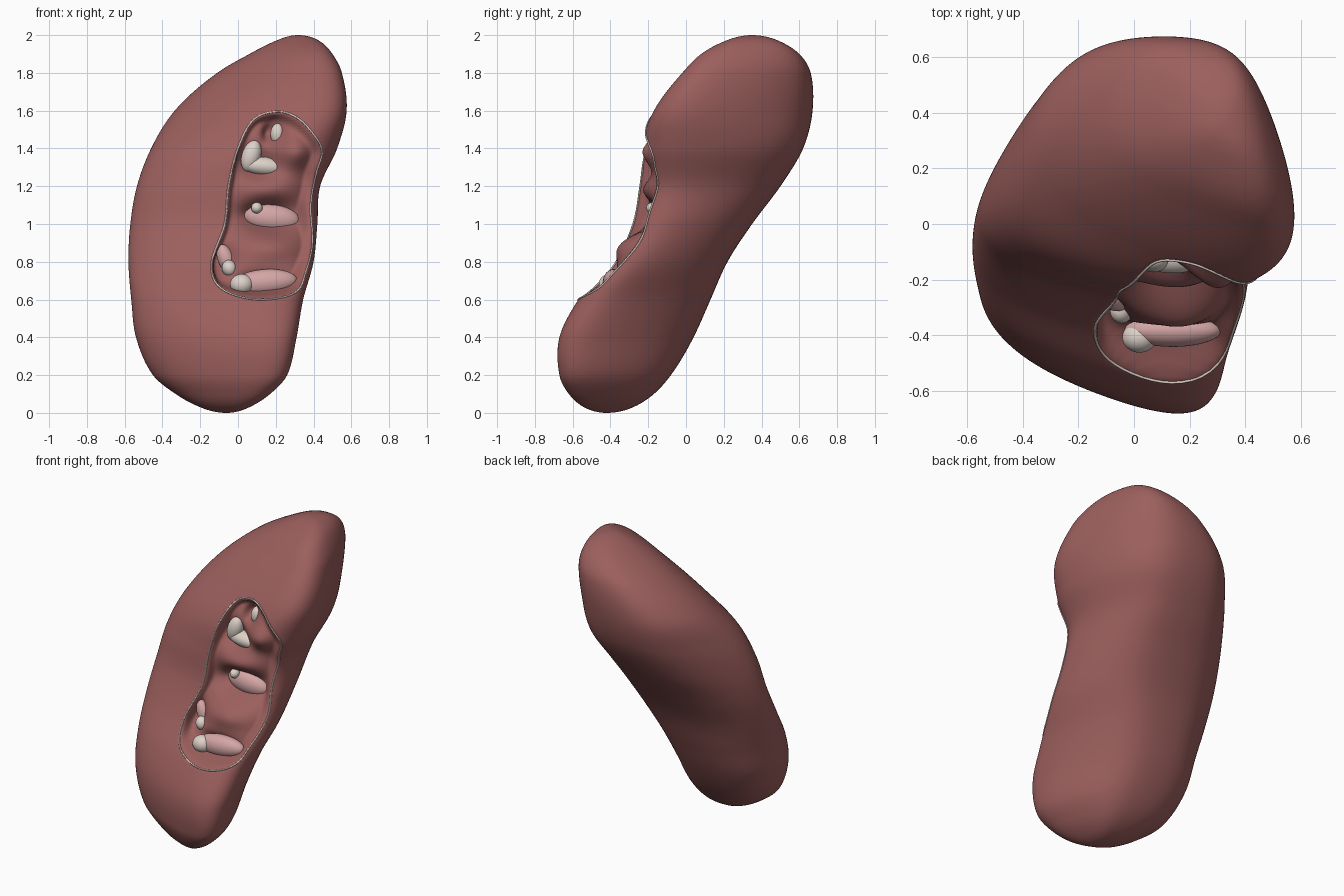
import bpy, bmesh, math
from mathutils import Vector, Euler, Matrix

if "Cube" in bpy.data.objects:
    bpy.data.objects.remove(bpy.data.objects["Cube"])

# Horizontal sections: z, x min, x max, y min, y max, skew
SECTIONS = [
    (0.00, -0.06, -0.06, -0.42, -0.42, -0.5),
    (0.03, -0.20, 0.06, -0.54, -0.28, -0.5),
    (0.10, -0.33, 0.17, -0.62, -0.17, -0.53),
    (0.20, -0.45, 0.26, -0.67, -0.08, -0.53),
    (0.40, -0.54, 0.31, -0.67, 0.04, -0.5),
    (0.60, -0.565, 0.345, -0.57, 0.13, -0.42),
    (0.80, -0.58, 0.40, -0.41, 0.22, -0.35),
    (1.00, -0.57, 0.42, -0.30, 0.35, -0.28),
    (1.20, -0.535, 0.435, -0.26, 0.50, -0.22),
    (1.40, -0.46, 0.525, -0.245, 0.62, -0.28),
    (1.60, -0.335, 0.575, -0.17, 0.67, -0.44),
    (1.80, -0.11, 0.55, -0.02, 0.66, -0.48),
    (1.90, 0.06, 0.50, 0.08, 0.60, -0.45),
    (1.97, 0.20, 0.43, 0.21, 0.49, -0.4),
    (2.00, 0.32, 0.32, 0.35, 0.35, -0.4)]
KEYS = [math.acos(1 - r[0]) / math.pi for r in SECTIONS]


def section(z):
    """Smoothly interpolated centre, half sizes and skew angle at height z."""
    s = math.acos(max(-1, min(1, 1 - z))) / math.pi
    n = len(KEYS)
    i = max(j for j in range(n - 1) if KEYS[j] <= s + 1e-9)
    h = KEYS[i + 1] - KEYS[i]
    t = (s - KEYS[i]) / h
    out = []
    for c in range(1, 6):
        def slope(k):
            a, b = max(0, k - 1), min(n - 1, k + 1)
            return (SECTIONS[b][c] - SECTIONS[a][c]) / (KEYS[b] - KEYS[a])
        p, q = SECTIONS[i][c], SECTIONS[i + 1][c]
        out.append((2*t**3 - 3*t*t + 1) * p + (t**3 - 2*t*t + t) * h * slope(i)
                   + (3*t*t - 2*t**3) * q + (t**3 - t*t) * h * slope(i + 1))
    x0, x1, y0, y1, k = out
    return (x0 + x1) / 2, (y0 + y1) / 2, (x1 - x0) / 2, (y1 - y0) / 2, math.acos(k)


def ring_y(sec, t):
    """Skewed oval, tighter at the front right and fuller at the back."""
    s = t - sec[4] + 0.13 - 0.22 * (math.cos(t) - math.sin(t))
    q = 0.035 * (1 + math.cos(s))
    return sec[1] + sec[3] * (math.cos(s) - q * math.cos(3 * s)) / (1 - q)


def front_y(x, z):
    sec = section(z)
    return ring_y(sec, -math.acos(max(-1, min(1, (x - sec[0]) / sec[2]))))


def material(name, rgb):
    m = bpy.data.materials.new(name)
    m.diffuse_color = (*rgb, 1)
    m.use_nodes = True
    m.node_tree.nodes["Principled BSDF"].inputs["Base Color"].default_value = m.diffuse_color
    return m


RED = material("red_tissue", (0.33, 0.115, 0.11))
PINK = material("pink_tissue", (0.66, 0.38, 0.38))
CREAM = material("cream_tissue", (0.72, 0.64, 0.58))


def add_mesh(name, bm, mat):
    bmesh.ops.recalc_face_normals(bm, faces=bm.faces)
    me = bpy.data.meshes.new(name)
    bm.to_mesh(me)
    bm.free()
    me.materials.append(mat)
    for p in me.polygons:
        p.use_smooth = True
    ob = bpy.data.objects.new(name, me)
    bpy.context.collection.objects.link(ob)
    return ob


# Outline of the opening in x, z
CORNERS = [(0.2, 1.595), (0.08, 1.55), (0.0, 1.4), (-0.05, 1.2), (-0.07, 1.0), (-0.14, 0.79),
           (-0.09, 0.66), (0.1, 0.6), (0.3, 0.635), (0.36, 0.75), (0.395, 0.9),
           (0.385, 1.1), (0.415, 1.27), (0.445, 1.39), (0.38, 1.5), (0.3, 1.57)]
outline = []
for i in range(len(CORNERS)):
    a, b, c, d = (Vector(CORNERS[(i + k - 1) % len(CORNERS)]) for k in range(4))
    for j in range(6):
        t = j / 6
        outline.append(0.5 * (2*b + (c - a)*t + (2*a - 5*b + 4*c - d)*t*t
                              + (3*b - a - 3*c + d)*t**3))


def inside_distance(x, z):
    """Distance to the outline for points inside it, otherwise 0."""
    inside, best = False, 9.0
    for i, a in enumerate(outline):
        b = outline[i - 1]
        if (a.y > z) != (b.y > z) and x < (b.x - a.x) * (z - a.y) / (b.y - a.y) + a.x:
            inside = not inside
        e = b - a
        t = max(0, min(1, ((x - a.x)*e.x + (z - a.y)*e.y) / e.length_squared))
        best = min(best, math.hypot(a.x + e.x*t - x, a.y + e.y*t - z))
    return best if inside else 0.0


# Bumps in the cavity floor: x, z, radius x, radius z, depth (negative bulges out)
BUMPS = [(0.13, 1.33, 0.10, 0.08, 0.11), (0.21, 1.48, 0.05, 0.06, 0.10),
         (0.18, 1.04, 0.14, 0.07, 0.13), (-0.06, 0.80, 0.05, 0.08, 0.09),
         (0.13, 0.69, 0.18, 0.055, 0.09), (0.16, 0.88, 0.18, 0.08, -0.07),
         (0.18, 1.19, 0.17, 0.07, -0.04), (0.31, 1.38, 0.09, 0.08, -0.06)]


def cavity_depth(x, z):
    d = inside_distance(x, z)
    if d == 0:
        return 0
    e = min(1, d / 0.05)
    depth = 0.07
    for bx, bz, rx, rz, amount in BUMPS:
        depth += amount * math.exp(-((x - bx) / rx)**2 - ((z - bz) / rz)**2)
    return depth * e * e * (3 - 2 * e)


# Bean-shaped body with the recessed opening
INWARD = Vector((-0.3, 0.95, 0))
bm = bmesh.new()
ROWS, COLS = 190, 200
rings = []
for r in range(1, ROWS):
    z = 1 - math.cos(math.pi * r / ROWS)
    sec = section(z)
    ring = []
    for c in range(COLS):
        t = 2 * math.pi * c / COLS
        p = Vector((sec[0] + sec[2] * math.cos(t), ring_y(sec, t), z))
        if math.sin(t) < 0 and -0.16 < p.x < 0.46 and 0.58 < z < 1.62:
            p += INWARD * cavity_depth(p.x, z)
        ring.append(bm.verts.new(p))
    rings.append(ring)
for lo, hi in zip(rings, rings[1:]):
    for c in range(COLS):
        bm.faces.new((lo[c - 1], lo[c], hi[c], hi[c - 1]))
for ring, row in ((rings[0], SECTIONS[0]), (rings[-1], SECTIONS[-1])):
    pole = bm.verts.new((row[1], row[3], row[0]))
    for c in range(COLS):
        bm.faces.new((ring[c - 1], ring[c], pole))
body = add_mesh("kidney_body", bm, RED)

# Thin pale rim round the opening
cu = bpy.data.curves.new("opening_rim", "CURVE")
cu.dimensions = "3D"
cu.bevel_depth = 0.005
cu.bevel_resolution = 2
sp = cu.splines.new("POLY")
sp.points.add(len(outline) - 1)
for pt, o in zip(sp.points, outline):
    pt.co = (o.x, front_y(o.x, o.y), o.y, 1)
sp.use_cyclic_u = True
cu.materials.append(CREAM)
bpy.context.collection.objects.link(bpy.data.objects.new("opening_rim", cu))


# Pale lobes lying in the hollows, kept just under the surrounding surface
def lobe(name, x, z, radii, tilt, mat, lift):
    bm = bmesh.new()
    bmesh.ops.create_uvsphere(bm, u_segments=32, v_segments=20, radius=1)
    d = cavity_depth(x, z)
    y = front_y(x + 0.3 * d, z) + 0.95 * d - lift
    bm.transform(Matrix.Translation((x, y, z)) @ Euler((0, tilt, 0)).to_matrix().to_4x4()
                 @ Matrix.Diagonal((*radii, 1)))
    add_mesh(name, bm, mat)


lobe("upper_small_lobe", 0.21, 1.475, (0.038, 0.04, 0.058), 0, CREAM, 0.03)
lobe("upper_lobe_left", 0.07, 1.36, (0.05, 0.045, 0.085), 0.3, CREAM, 0.015)
lobe("upper_lobe_right", 0.14, 1.305, (0.12, 0.055, 0.05), 0.1, CREAM, 0.025)
lobe("middle_lobe", 0.18, 1.03, (0.15, 0.06, 0.075), 0.12, PINK, 0.04)
lobe("middle_lobe_tip", 0.10, 1.085, (0.03, 0.035, 0.03), 0, CREAM, 0.02)
lobe("side_lobe", -0.06, 0.81, (0.045, 0.045, 0.088), -0.4, PINK, 0.025)
lobe("side_lobe_tip", -0.045, 0.765, (0.04, 0.045, 0.045), -0.4, CREAM, 0.025)
lobe("lower_lobe", 0.14, 0.69, (0.175, 0.06, 0.07), -0.08, PINK, 0.035)
lobe("lower_lobe_tip", 0.02, 0.68, (0.062, 0.055, 0.055), 0, CREAM, 0.03)
